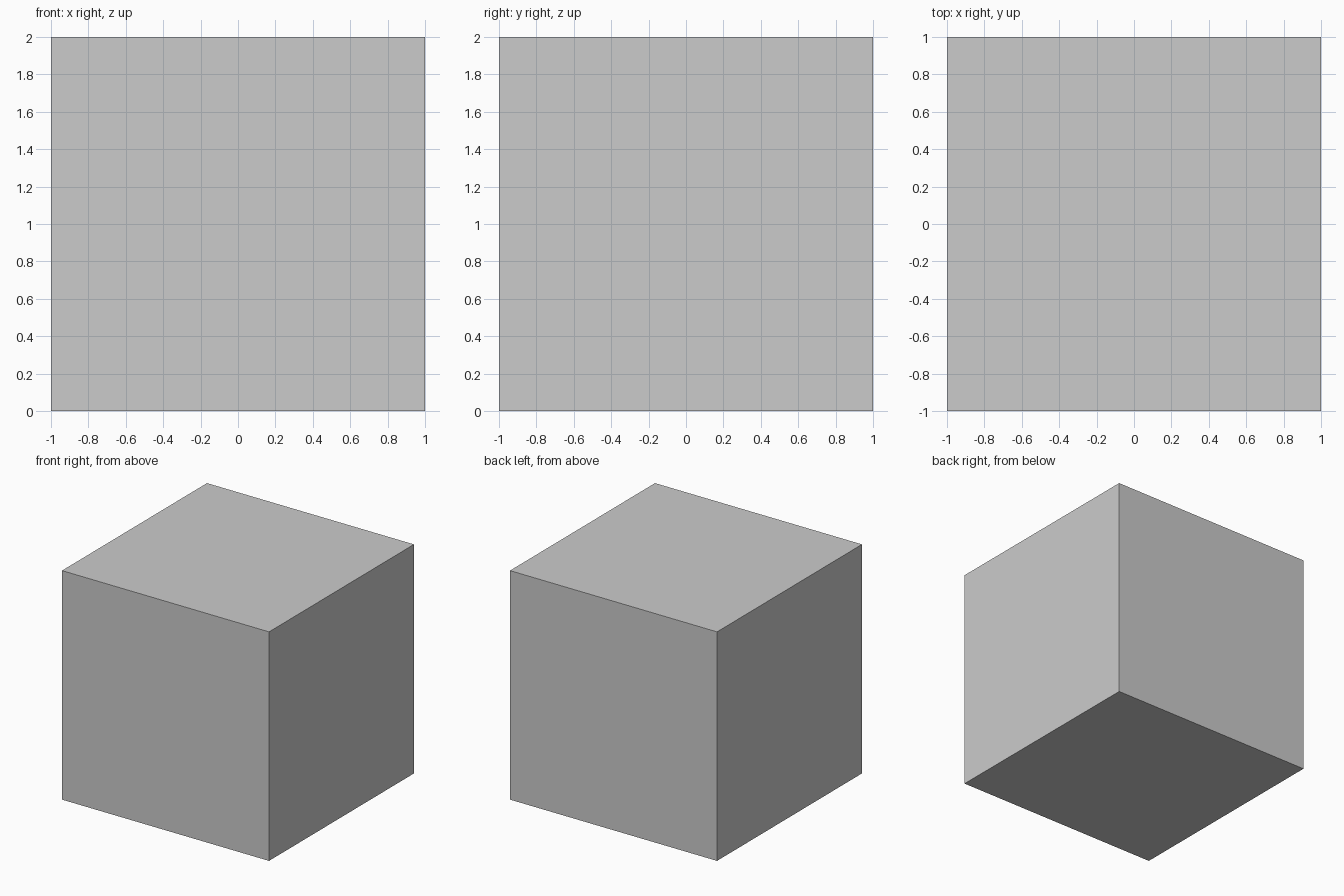
import bpy, bmesh
from mathutils import Vector, Matrix

if "Cube" in bpy.data.objects:
    bpy.data.objects.remove(bpy.data.objects["Cube"])

# Fracture field: each shard owns the region where its linear function
# (gradient x, y, z, offset) is the largest.
FIELD = {
    "shard_front_right_top": (0, 0, 0, 0),
    "shard_front_left_top": (-.943, .0462, .1731, -.4038),
    "shard_front_right_bottom": (-.1729, .1535, -.903, .6605),
    "shard_front_left_bottom": (-.8273, -.0611, -.7269, .3922),
    "shard_back_right_top": (.1037, 1.0, .5347, -1.338),
    "shard_back_left_top": (-.8663, .8958, .2777, -.6227),
    "shard_back_right_bottom": (.2017, .6235, -1.1584, .1849),
    "shard_back_left_bottom": (-1.3738, .5799, -.5973, -.2106),
}


def cut_away(bm, normal, offset):
    """Remove the part where normal . p + offset > 0 and cap the cut."""
    point = normal * (-offset / normal.length_squared)
    geom = bm.verts[:] + bm.edges[:] + bm.faces[:]
    cut = bmesh.ops.bisect_plane(bm, geom=geom, dist=1e-5, plane_co=point,
                                 plane_no=normal.normalized(), clear_outer=True)
    edges = [e for e in cut["geom_cut"]
             if isinstance(e, bmesh.types.BMEdge) and e.is_boundary]
    if edges:
        bmesh.ops.edgeloop_fill(bm, edges=edges)


def make_shard(name):
    # Start from the whole block and trim it against every other shard
    bm = bmesh.new()
    bmesh.ops.create_cube(bm, size=2, matrix=Matrix.Translation((0, 0, 1)))
    own = FIELD[name]
    for other, f in FIELD.items():
        if other != name:
            cut_away(bm, Vector(f[:3]) - Vector(own[:3]), f[3] - own[3])
    bmesh.ops.recalc_face_normals(bm, faces=bm.faces[:])
    mesh = bpy.data.meshes.new(name)
    bm.to_mesh(mesh)
    bm.free()
    bpy.context.collection.objects.link(bpy.data.objects.new(name, mesh))


# Eight interlocking shards of the broken cube
for shard in FIELD:
    make_shard(shard)
